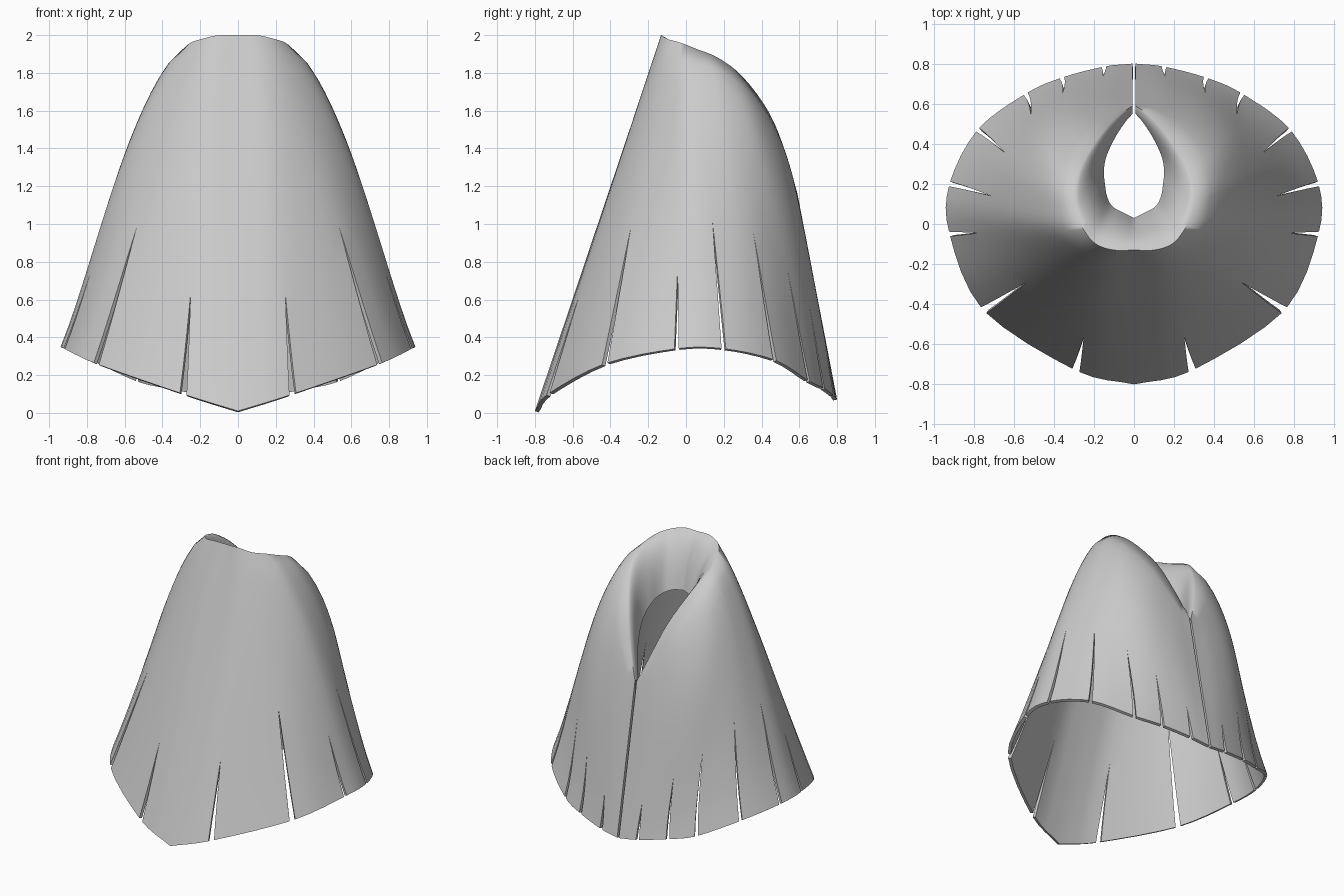
import bpy
from mathutils import Vector

cube = bpy.data.objects.get("Cube")
if cube:
    bpy.data.objects.remove(cube)

# Half outline from centre front round to the back opening
HEM = [(0, -.8, .01), (.29, -.73, .1), (.75, -.43, .26), (.92, -.05, .34), (.92, .2, .34),
       (.78, .47, .28), (.54, .65, .17), (.36, .73, .13), (.15, .785, .09), (.007, .8, .07)]
RIDGE = [(0, -.13, 2), (.1, -.13, 2), (.19, -.1, 1.98), (.25, -.03, 1.96), (.29, .06, 1.925),
         (.3, .17, 1.88), (.26, .3, 1.78), (.17, .44, 1.59), (.09, .53, 1.37), (.007, .59, 1.16)]
NECK = [(0, .03, 1.62), (.06, .06, 1.62), (.11, .09, 1.6), (.135, .14, 1.58), (.145, .2, 1.55),
        (.15, .26, 1.5), (.14, .33, 1.43), (.1, .42, 1.34), (.05, .5, 1.24), (.007, .55, 1.14)]
SLIT_TOP = [.28, .28, .42, .26, .43, .42, .36, .3, .2, .2]
BULGE = [0, .13, .12, .3, .33, .38, .5, .45, .25, 0]

SPAN = 4            # columns between neighbouring slits
LOW, HIGH, ROLL = 5, 12, 7   # rows below slit top, above it, and over the collar
COLUMNS = SPAN * (len(HEM) - 1)


def spline(values, column):
    """Smooth value at a column, passing through every station."""
    pts = [Vector(v) if isinstance(v, tuple) else v for v in values]
    pts = [pts[0] * 2 - pts[1]] + pts + [pts[-1] * 2 - pts[-2]]
    i = min(column // SPAN, len(values) - 2)
    t = column / SPAN - i
    a, b, c, d = pts[i:i + 4]
    return b + ((c - a) + ((a * 2 - b * 5 + c * 4 - d) + (b * 3 - a - c * 3 + d) * t) * t) * (t / 2)


def cloth_point(column, row):
    """Point on the cloth: hem to collar ridge, then rolled into the neck."""
    hem, ridge, neck = (spline(p, column) for p in (HEM, RIDGE, NECK))
    if row > LOW + HIGH:
        t = (row - LOW - HIGH) / ROLL
        mid = ridge.lerp(neck, .65)
        mid.z = ridge.z * .85 + neck.z * .15
        return ridge * (1 - t) ** 2 + mid * (2 * t * (1 - t)) + neck * t * t
    top = spline(SLIT_TOP, column)
    v = top * row / LOW if row <= LOW else top + (1 - top) * (row - LOW) / HIGH
    swell = spline(BULGE, column) * v ** 1.6 * max(0, 1 - v) ** .6
    back = .2 if hem.y > .3 else 0
    return hem.lerp(ridge, v) + Vector((swell, swell * back, 0))


verts, faces, index = [], [], {}


def vert(column, row, side):
    """Shared vertex, except along a slit where each side has its own."""
    slit = column % SPAN == 0 and 0 < column < COLUMNS and row < LOW
    key = (column, row, side if slit else 0)
    if key not in index:
        p = cloth_point(column, row)
        if slit:
            along = cloth_point(column + 1, row) - cloth_point(column - 1, row)
            half_gap = .02 if p.y < -.2 else .012
            p += along.normalized() * side * half_gap * (1 - row / LOW)
        index[key] = len(verts)
        verts.append(p)
    return index[key]


for c in range(COLUMNS):
    for r in range(LOW + HIGH + ROLL):
        faces.append((vert(c, r, 1), vert(c + 1, r, -1),
                      vert(c + 1, r + 1, -1), vert(c, r + 1, 1)))

mesh = bpy.data.meshes.new("cloak")
mesh.from_pydata(verts, [], faces)
cloak = bpy.data.objects.new("cloak", mesh)
bpy.context.collection.objects.link(cloak)

# Plain grey cloth
GREY = (.6, .6, .6, 1)
cloth = bpy.data.materials.new("grey cloth")
cloth.use_nodes = True
cloth.diffuse_color = GREY
cloth.node_tree.nodes["Principled BSDF"].inputs["Base Color"].default_value = GREY
mesh.materials.append(cloth)

# Other half and cloth thickness
mirror = cloak.modifiers.new("other half", "MIRROR")
mirror.merge_threshold = .001
solid = cloak.modifiers.new("thickness", "SOLIDIFY")
solid.thickness = .022
solid.offset = -1

bpy.context.view_layer.objects.active = cloak
cloak.select_set(True)
for m in list(cloak.modifiers):
    bpy.ops.object.modifier_apply(modifier=m.name)
bpy.ops.object.shade_smooth_by_angle(angle=1.2)
